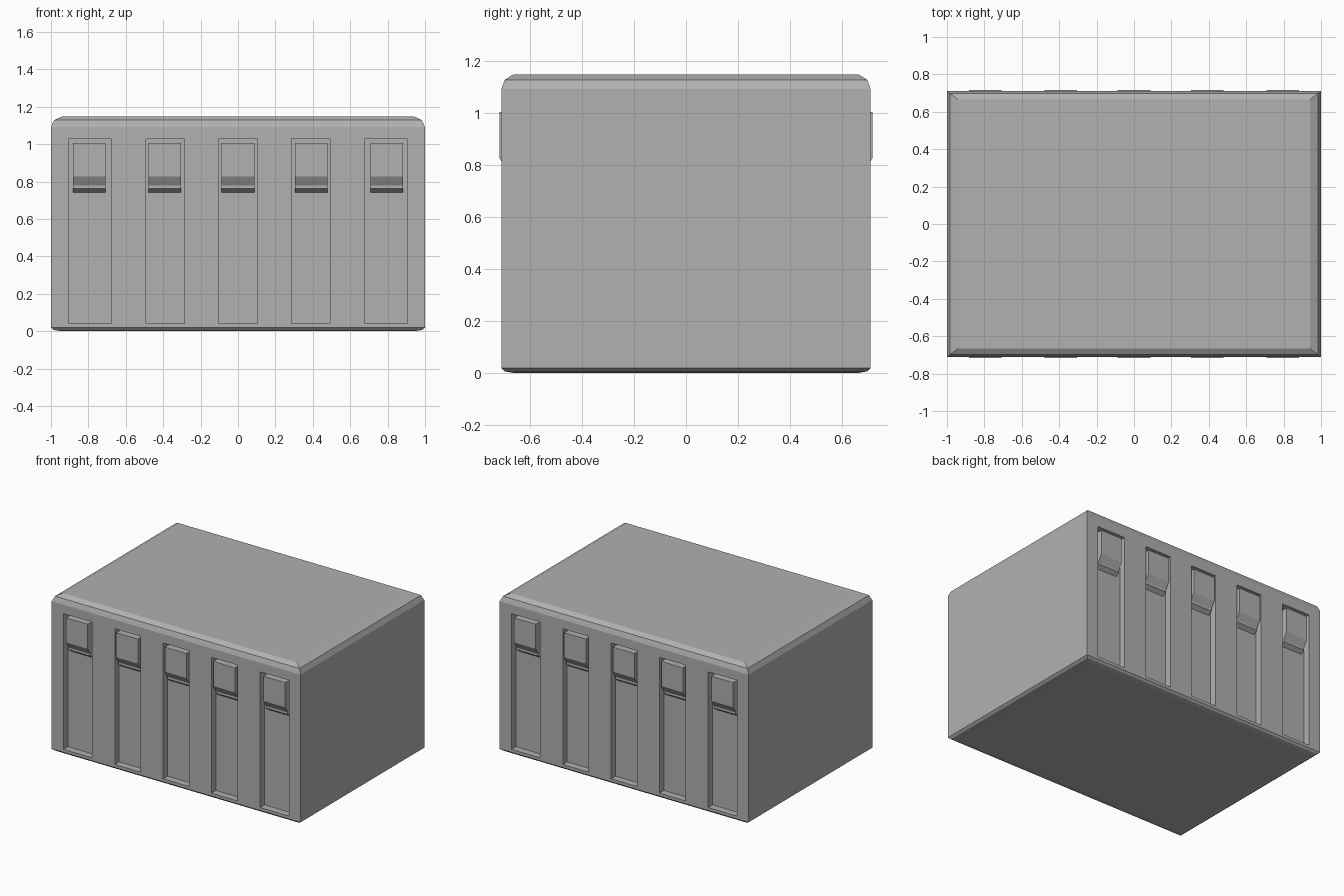
import bpy, bmesh

if "Cube" in bpy.data.objects:
    bpy.data.objects.remove(bpy.data.objects["Cube"])

HX, HY = 1.0, 0.711          # half sizes of the case
FLOOR = 0.66                 # y distance of the slot floor
# slot centre and width, mirrored side to side
SLOTS = [(-0.791, 0.23), (-0.389, 0.208), (0, 0.208), (0.389, 0.208), (0.791, 0.23)]

grey = bpy.data.materials.new("dark_grey")
grey.diffuse_color = (0.44, 0.44, 0.44, 1)
grey.use_nodes = True
grey.node_tree.nodes["Principled BSDF"].inputs["Base Color"].default_value = grey.diffuse_color


def make(name, bm):
    bmesh.ops.recalc_face_normals(bm, faces=bm.faces)
    me = bpy.data.meshes.new(name)
    bm.to_mesh(me)
    bm.free()
    me.materials.append(grey)
    ob = bpy.data.objects.new(name, me)
    bpy.context.collection.objects.link(ob)
    return ob


def prism(bm, profile, x0, x1, side):
    """Extrude a (distance out, z) profile along x, on the front (-1) or back (1)."""
    a, b = [[bm.verts.new((x, side * d, z)) for d, z in profile] for x in (x0, x1)]
    bm.faces.new(a)
    bm.faces.new(b[::-1])
    for i in range(len(a)):
        j = (i + 1) % len(a)
        bm.faces.new((a[i], b[i], b[j], a[j]))


# Case: stacked rectangles with chamfered top and bottom rims
bm = bmesh.new()
rings = []
for inset, z in [(0.045, 0), (0.013, 0.006), (0, 0.019),
                 (0, 1.092), (0.013, 1.128), (0.045, 1.148)]:
    x, y = HX - inset * 1.3, HY - inset
    rings.append([bm.verts.new((sx * x, sy * y, z))
                  for sx, sy in ((-1, -1), (1, -1), (1, 1), (-1, 1))])
for lo, hi in zip(rings, rings[1:]):
    for i in range(4):
        j = (i + 1) % 4
        bm.faces.new((lo[i], lo[j], hi[j], hi[i]))
bm.faces.new(rings[0][::-1])
bm.faces.new(rings[-1])
case = make("case", bm)

# Slots cut into the front and back walls
bm = bmesh.new()
for side in (-1, 1):
    for cx, w in SLOTS:
        prism(bm, [(FLOOR, 0.04), (0.8, 0.04), (0.8, 1.027), (FLOOR, 1.027)],
              cx - w / 2, cx + w / 2, side)
cutter = make("slot_cutter", bm)
cutter.hide_render = True
cutter.hide_set(True)
cut = case.modifiers.new("slots", "BOOLEAN")
cut.operation = "DIFFERENCE"
cut.solver = "EXACT"
cut.object = cutter

# Latches: stepped tabs near the top of each slot
LATCH = [(FLOOR - 0.01, 1.005), (0.717, 1.005), (0.717, 0.826), (0.688, 0.778),
         (0.688, 0.762), (FLOOR, 0.741), (FLOOR - 0.01, 0.741)]
for side, label in ((-1, "front"), (1, "back")):
    for cx, w in SLOTS:
        bm = bmesh.new()
        lx = cx * 1.004
        prism(bm, LATCH, lx - 0.087, lx + 0.087, side)
        make(label + "_latch", bm)
